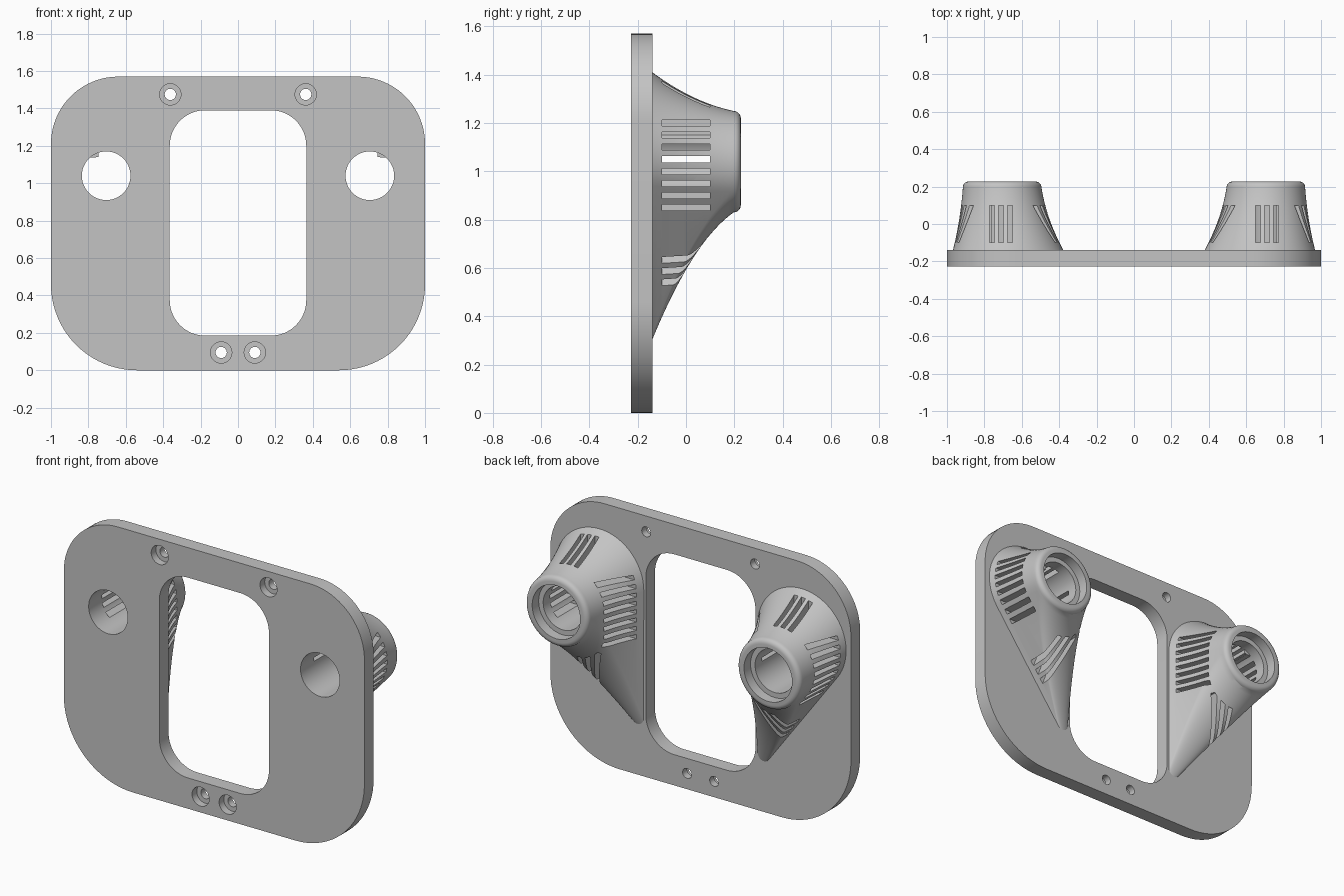
import bpy, bmesh
from math import cos, sin, pi, acos, atan2, hypot, radians

if "Cube" in bpy.data.objects:
    bpy.data.objects.remove(bpy.data.objects["Cube"])

grey = bpy.data.materials.new("matte grey")
grey.use_nodes = True
colour = (0.55, 0.55, 0.55, 1)
grey.diffuse_color = colour
grey.node_tree.nodes["Principled BSDF"].inputs["Base Color"].default_value = colour

FRONT, BACK, END = -0.227, -0.139, 0.227   # plate faces and pod end
PX, PZ = 0.705, 1.04                       # bore axis


def arc(cx, cz, r, a0, a1, n):
    return [(cx + r * cos(a0 + (a1 - a0) * i / n),
             cz + r * sin(a0 + (a1 - a0) * i / n)) for i in range(n + 1)]


def circle(cx, cz, r, n=48):
    return arc(cx, cz, r, 0, 2 * pi, n)[:-1]


def rounded(w, z0, z1, r_low, r_top):
    pts = []
    for k, (sx, z, r) in enumerate([(1, z1 - r_top, r_top), (-1, z1 - r_top, r_top),
                                    (-1, z0 + r_low, r_low), (1, z0 + r_low, r_low)]):
        pts += arc(sx * (w - r), z, r, k * pi / 2, (k + 1) * pi / 2, 20)
    return pts


def bar(cx, cz, length, width, angle):
    c, s = cos(angle), sin(angle)
    return [(cx + u * length / 2 * c - v * width / 2 * s,
             cz + u * length / 2 * s + v * width / 2 * c)
            for u, v in ((1, 1), (-1, 1), (-1, -1), (1, -1))]


def loft(name, stacks):
    """Each stack is a list of (y, outline) rings, skinned and capped."""
    bm = bmesh.new()
    for stack in stacks:
        rings = [[bm.verts.new((x, y, z)) for x, z in pts] for y, pts in stack]
        for a, b in zip(rings, rings[1:]):
            for i in range(len(a)):
                j = (i + 1) % len(a)
                bm.faces.new((a[i], a[j], b[j], b[i]))
        bm.faces.new(rings[0])
        bm.faces.new(rings[-1])
    bmesh.ops.remove_doubles(bm, verts=bm.verts, dist=0.0001)
    bmesh.ops.recalc_face_normals(bm, faces=bm.faces)
    mesh = bpy.data.meshes.new(name)
    bm.to_mesh(mesh)
    bm.free()
    mesh.materials.append(grey)
    ob = bpy.data.objects.new(name, mesh)
    bpy.context.collection.objects.link(ob)
    return ob


def prisms(name, outlines, y0, y1):
    return loft(name, [[(y0, o), (y1, o)] for o in outlines])


def finish(ob, cutters, mirror=False):
    """Cut, optionally mirror, bake the modifiers and smooth."""
    for c in cutters:
        c.hide_render = True
        m = ob.modifiers.new("cut", 'BOOLEAN')
        m.operation, m.solver, m.object = 'DIFFERENCE', 'EXACT', c
    if mirror:
        ob.modifiers.new("mirror", 'MIRROR')
    graph = bpy.context.evaluated_depsgraph_get()
    baked = bpy.data.meshes.new_from_object(ob.evaluated_get(graph))
    ob.modifiers.clear()
    ob.data = baked
    for c in cutters:
        bpy.data.objects.remove(c)
    bpy.ops.object.select_all(action='DESELECT')
    ob.select_set(True)
    bpy.context.view_layer.objects.active = ob
    bpy.ops.object.shade_smooth_by_angle(angle=radians(30))


# Mounting plate with central opening, bores and counterbored screw holes
screws = [(sx * x, z) for sx in (-1, 1) for x, z in ((0.362, 1.475), (0.09, 0.095))]
plate = prisms("mounting_plate", [rounded(1, 0, 1.57, 0.46, 0.36)], FRONT, BACK)
through = [rounded(0.365, 0.185, 1.39, 0.19, 0.19)]
through += [circle(s * PX, PZ, 0.13) for s in (-1, 1)]
through += [circle(x, z, 0.03, 32) for x, z in screws]
finish(plate, [prisms("plate_cutter", through, -0.5, 0.5),
               prisms("screw_head_cutter", [circle(x, z, 0.057, 32) for x, z in screws],
                      -0.5, FRONT + 0.045)])

# Teardrop base (hull of a large and a small circle) blending into a round end
BIG, TIP, ROUND = (0.673, 1.115, 0.295), (0.42, 0.345, 0.04), (PX, PZ, 0.21)
dx, dz = TIP[0] - BIG[0], TIP[1] - BIG[1]
axis = atan2(dz, dx)
spread = acos((BIG[2] - TIP[2]) / hypot(dx, dz))


def section(w, shrink=0):
    big, tip = ([a + (b - a) * w for a, b in zip(c, ROUND)] for c in (BIG, TIP))
    return (arc(big[0], big[1], big[2] - shrink, axis + spread, axis + 2 * pi - spread, 40)
            + arc(tip[0], tip[1], tip[2] - shrink, axis - spread, axis + spread, 24))


SHOULDER, FILLET = 0.197, 0.03
rings = []
for i in range(19):
    s = i / 18
    rings.append((BACK + (SHOULDER - BACK) * s, section(1.55 * s - 0.55 * s * s)))
for i in range(1, 6):
    t = i / 5 * pi / 2
    rings.append((SHOULDER + FILLET * sin(t), section(1, FILLET * (1 - cos(t)))))
pods = loft("vented_pods", [rings])

# Vent slots: outer and inner side rows, top trio, slanted lower trio
slots = []
for k in range(-4, 4):
    z = 1.05 + 0.05 * k
    inner_end = 0.62 if k == 0 else 0.57
    slots.append(bar(0.925, z, 0.33, 0.025, 0))
    slots.append(bar((0.3 + inner_end) / 2, z, inner_end - 0.3, 0.025, 0))
lean = radians(-70)
for k in (-1, 0, 1):
    slots.append(bar(PX + 0.006 + 0.048 * k, 1.32, 0.36, 0.027, pi / 2))
    slots.append(bar(0.64 - 0.048 * k * sin(lean), 0.6 + 0.048 * k * cos(lean),
                     0.45, 0.027, lean))
finish(pods, [prisms("slot_cutter", slots, -0.1, 0.1),
              prisms("bore_cutter", [circle(PX, PZ, 0.13)], -0.5, 0.5),
              prisms("seat_cutter", [circle(PX, PZ, 0.16)], 0.165, 0.5)], mirror=True)
